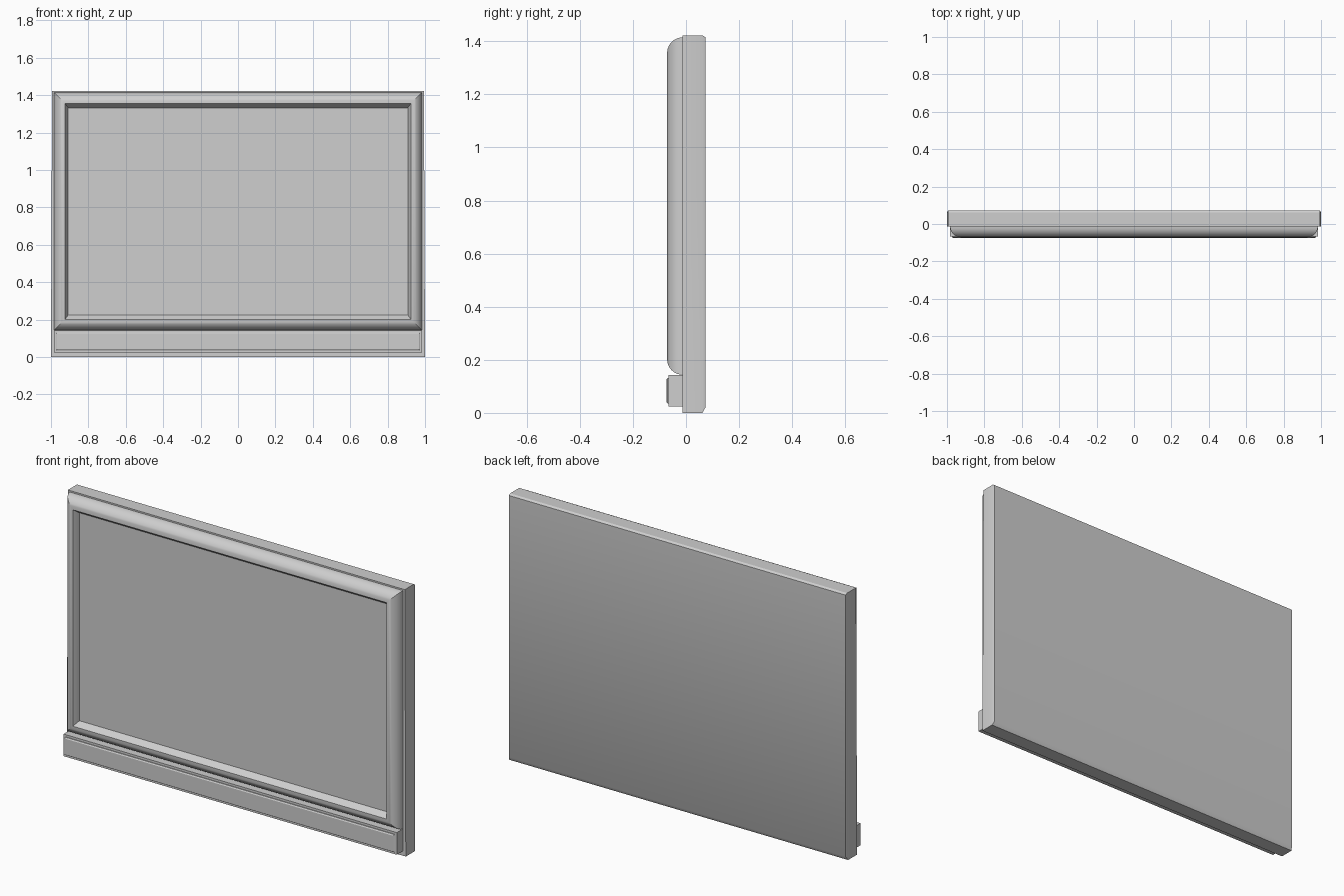
import bpy
import bmesh
import math

old = bpy.data.objects.get("Cube")
if old:
    bpy.data.objects.remove(old, do_unlink=True)

grey = bpy.data.materials.new("plain grey")
grey.use_nodes = True
colour = (0.62, 0.62, 0.62, 1)
grey.diffuse_color = colour
grey.node_tree.nodes["Principled BSDF"].inputs["Base Color"].default_value = colour


def rect(y, half_width, bottom, top, inset=0.0, taper=0.0):
    """Corners of an upright rectangle, narrowed at the top by taper."""
    w = half_width - inset
    return [(-w, y, bottom + inset), (w, y, bottom + inset),
            (w - taper, y, top - inset), (-w + taper, y, top - inset)]


def loft(name, rings, hollow=False):
    """Join rectangles into a solid, or into a hollow picture-frame shape."""
    bm = bmesh.new()
    loops = [[bm.verts.new(p) for p in ring] for ring in rings]
    pairs = list(zip(loops, loops[1:]))
    if hollow:
        pairs.append((loops[-1], loops[0]))
    else:
        bm.faces.new(loops[0])
        bm.faces.new(loops[-1])
    for a, b in pairs:
        for i in range(4):
            j = (i + 1) % 4
            bm.faces.new((a[i], a[j], b[j], b[i]))
    bmesh.ops.recalc_face_normals(bm, faces=bm.faces)
    mesh = bpy.data.meshes.new(name)
    bm.to_mesh(mesh)
    bm.free()
    mesh.materials.append(grey)
    obj = bpy.data.objects.new(name, mesh)
    bpy.context.collection.objects.link(obj)
    bpy.ops.object.select_all(action='DESELECT')
    obj.select_set(True)
    bpy.context.view_layer.objects.active = obj
    bpy.ops.object.shade_smooth_by_angle(angle=math.radians(30))
    return obj


FACE = -0.014  # front plane of the back panel

# Back panel with a chamfered rear edge, deeper along the bottom
loft("back_panel", [
    rect(FACE, 1.0, 0, 1.422, taper=0.006),
    rect(0.062, 1.0, 0, 1.422, taper=0.006),
    rect(0.073, 0.993, 0.02, 1.415),
])

# Frame with a rounded outer side and a sloping inner lip
outer = (0.983, 0.144, 1.414)
rings = []
for step in range(11):
    a = math.pi / 2 * step / 10
    inset = 0.058 * (1 - math.cos(a))
    rings.append(rect(FACE - 0.057 * math.sin(a), *outer, inset))
rings.append(rect(-0.040, 0.908, 0.224, 1.333))
rings.append(rect(FACE, 0.908, 0.224, 1.333))
loft("screen_frame", rings, hollow=True)

# Screen set back behind the lip
loft("screen", [rect(FACE, 0.91, 0.222, 1.335), rect(-0.040, 0.91, 0.222, 1.335)])

# Lower bar and its raised chamfered front plate
bar = (0.983, 0.025, 0.143)
loft("lower_bar", [rect(FACE, *bar), rect(-0.066, *bar)])
plate = (0.974, 0.036, 0.131)
loft("bar_plate", [
    rect(-0.060, *plate),
    rect(-0.070, *plate),
    rect(-0.074, *plate, 0.006),
])
